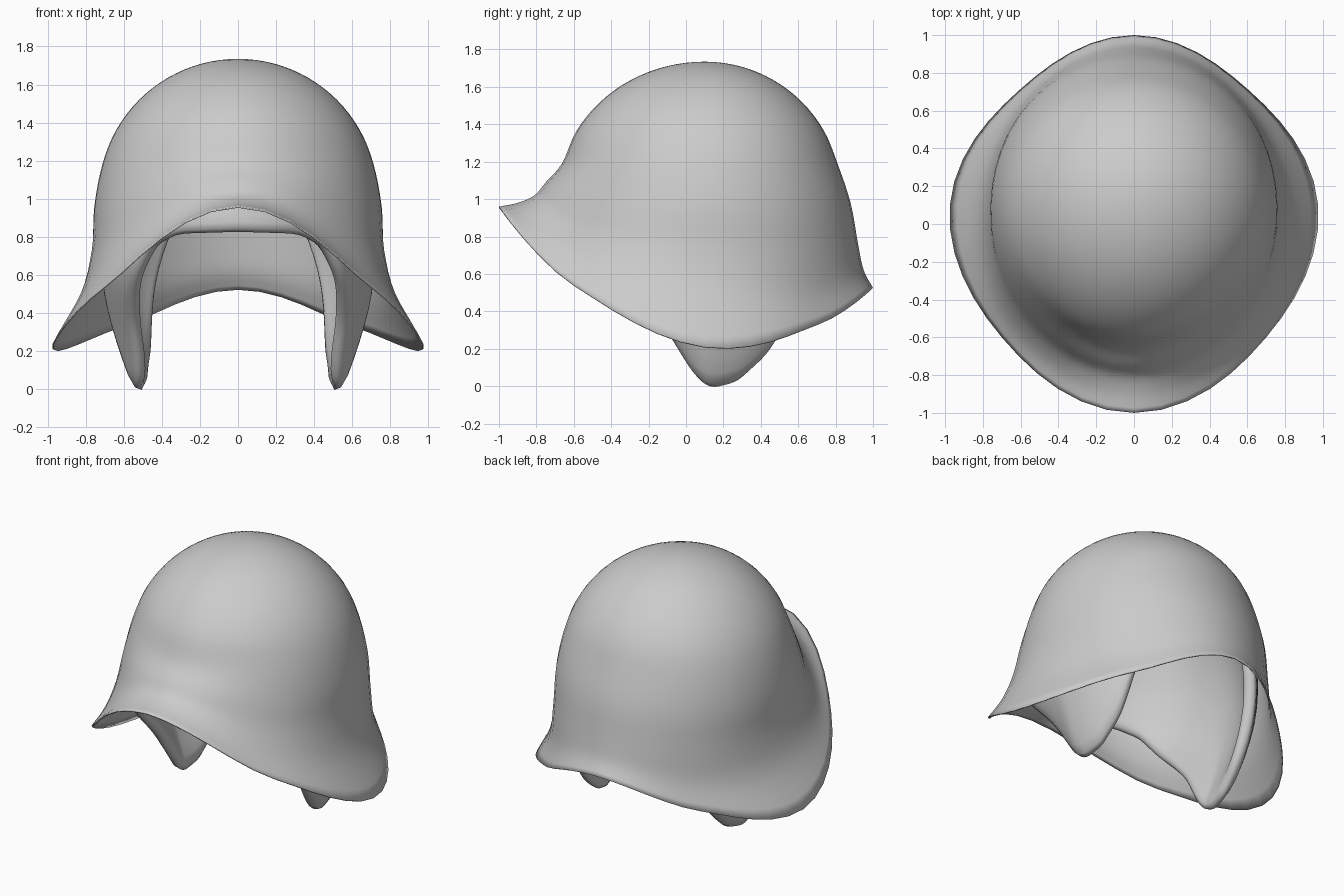
import bpy, bmesh
from math import sin, cos, radians, degrees, pi

cube = bpy.data.objects.get("Cube")
if cube:
    bpy.data.objects.remove(cube, do_unlink=True)

CENTRE_Y = 0.1


def make_material(name, colour):
    mat = bpy.data.materials.new(name)
    mat.use_nodes = True
    mat.diffuse_color = colour
    mat.node_tree.nodes["Principled BSDF"].inputs["Base Color"].default_value = colour
    return mat


def catmull(a, b, c, d, t):
    return 0.5 * (2 * b + (c - a) * t + (2 * a - 5 * b + 4 * c - d) * t * t
                  + (3 * b - a - 3 * c + d) * t ** 3)


def around(values, u):
    """Smooth curve through the values from front to back, mirrored at both ends."""
    n = len(values) - 1
    i = min(int(u), n - 1)
    before = values[i - 1] if i > 0 else values[1]
    after = values[i + 2] if i + 2 <= n else values[n - 1]
    return catmull(before, values[i], values[i + 1], after, u - i)


def along(values, u, mirror):
    """Smooth curve down a profile, mirrored at the apex and running straight on at the rim."""
    last = len(values) - 1
    i = min(int(u), last - 1)
    before = values[i - 1] if i else mirror * values[1]
    after = values[i + 2] if i + 2 <= last else 2 * values[last] - values[last - 1]
    return catmull(before, values[i], values[i + 1], after, u - i)


def lookup(table, x):
    """Straight-line interpolation through (position, value) pairs."""
    for (x0, v0), (x1, v1) in zip(table, table[1:]):
        if x <= x1:
            return v0 + (v1 - v0) * max(0, x - x0) / (x1 - x0)
    return table[-1][1]


def build_cap(name, apex_z, rings, mat, thickness):
    """Skin a stack of rings under an apex, then thicken it inwards."""
    bm = bmesh.new()
    apex = bm.verts.new((0, CENTRE_Y, apex_z))
    loops = [[bm.verts.new(p) for p in ring] for ring in rings]
    n = len(loops[0])
    for j in range(n):
        k = (j + 1) % n
        bm.faces.new((apex, loops[0][j], loops[0][k]))
        for upper, lower in zip(loops, loops[1:]):
            bm.faces.new((upper[j], lower[j], lower[k], upper[k]))
    mesh = bpy.data.meshes.new(name)
    bm.to_mesh(mesh)
    bm.free()
    mesh.materials.append(mat)
    obj = bpy.data.objects.new(name, mesh)
    bpy.context.collection.objects.link(obj)
    solid = obj.modifiers.new("thickness", "SOLIDIFY")
    solid.thickness = thickness
    solid.offset = -1
    bpy.ops.object.select_all(action="DESELECT")
    obj.select_set(True)
    bpy.context.view_layer.objects.active = obj
    bpy.ops.object.shade_smooth_by_angle(angle=radians(40))
    return obj


grey = make_material("light grey", (0.6, 0.6, 0.6, 1))

# Outer shell: an elliptical dome running into a flared brim, given as
# (radius, height) at the front, front diagonal, side, back diagonal and back
DOME_BASE, DOME_HEIGHT = 1.0, 0.735
dome_radius = (.79, .755, .735, .735, .735)
flare = (((.85, 1.09), (.91, 1.02), (1.0, .98), (1.1, .96)),
         ((.79, 1.0), (.84, .81), (.91, .65), (.99, .54)),
         ((.755, .96), (.768, .72), (.825, .48), (.975, .21)),
         ((.765, .96), (.785, .72), (.805, .5), (.86, .33)),
         ((.78, .98), (.82, .76), (.85, .62), (.9, .525)))
profiles = []
for radius, brim in zip(dome_radius, flare):
    dome = [(radius * sin(radians(a)), DOME_BASE + DOME_HEIGHT * cos(radians(a)))
            for a in range(0, 76, 15)]
    profiles.append(dome + list(brim))

SIDES, STEPS = 48, 4
shell_rings = []
for s in range(1, 9 * STEPS + 1):
    u = s / STEPS
    radii = [along([p[0] for p in prof], u, -1) for prof in profiles]
    heights = [along([p[1] for p in prof], u, 1) for prof in profiles]
    ring = []
    for j in range(SIDES):
        a = 2 * pi * j / SIDES
        key = min(a, 2 * pi - a) / pi * 4
        r, z = around(radii, key), around(heights, key)
        ring.append((r * sin(a), CENTRE_Y - r * cos(a), z))
    shell_rings.append(ring)
build_cap("helmet_shell", DOME_BASE + DOME_HEIGHT, shell_rings, grey, 0.008)

# Inner liner: a cap whose lower edge drops into an ear flap on each side
LINER_TOP = 1.67
liner_radius = ((-.04, .54), (.05, .575), (.15, .61), (.3, .66), (.52, .715), (.8, .725),
                (1.05, .68), (1.3, .585), (1.45, .49), (1.6, .3), (LINER_TOP, 0))
liner_edge = ((0, .83), (28, .82), (40, .75), (47, .64), (58, .47), (70, .29), (78, .12),
              (86, 0), (95, -.03), (109, 0), (124, .14), (131, .3), (138, .55),
              (150, .9), (180, .92))
COLUMNS, ROWS = 72, 14

liner_rings = []
for i in range(1, ROWS + 1):
    ring = []
    for j in range(COLUMNS):
        a = 2 * pi * j / COLUMNS
        edge = lookup(liner_edge, degrees(min(a, 2 * pi - a)))
        z = LINER_TOP + (edge - LINER_TOP) * (i / ROWS) ** 1.5
        r = lookup(liner_radius, z)
        stretch = 1
        if cos(a) > 0:
            # the flaps lie flatter towards the face
            stretch = 1.08
            r *= 1 - 0.3 * abs(sin(2 * a)) * max(0, 0.6 - z) / 0.6
        ring.append((r * sin(a), CENTRE_Y - r * cos(a) * stretch, z))
    liner_rings.append(ring)
liner = build_cap("liner_with_ear_flaps", LINER_TOP, liner_rings, grey, 0.08)
rounding = liner.modifiers.new("rounded edge", "SUBSURF")
rounding.levels = rounding.render_levels = 1
